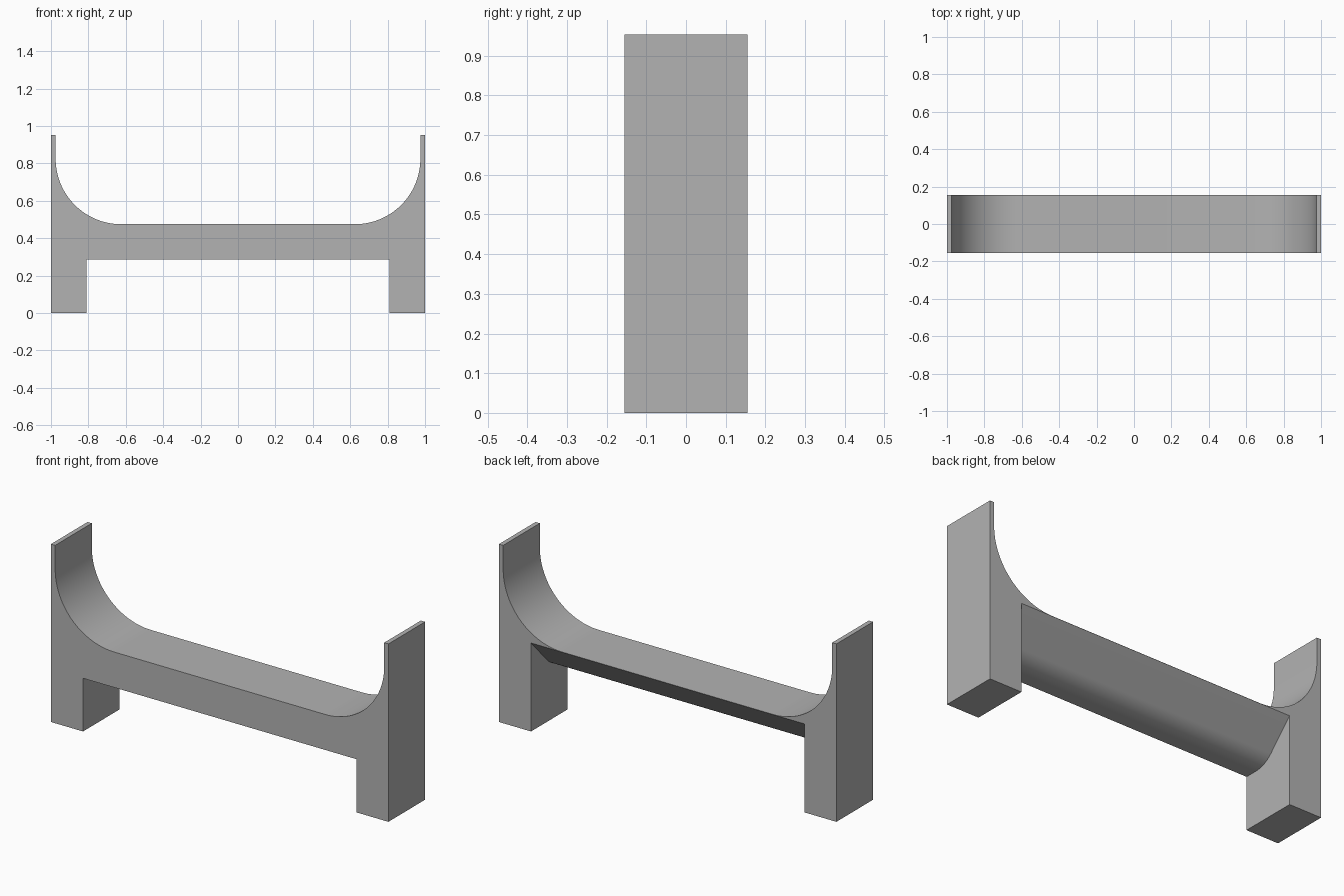
import bpy, bmesh
from math import sin, cos, tan, radians
from mathutils import Vector

if "Cube" in bpy.data.objects:
    bpy.data.objects.remove(bpy.data.objects["Cube"], do_unlink=True)

HALF_DEPTH = 0.155
HEIGHT = 0.953
SEAT = 0.475          # top of the beam
UNDER = 0.285         # underside of the beam
LEG_INNER = 0.81
WALL_INNER = 0.975

grey = bpy.data.materials.new("plain grey")
grey.use_nodes = True
colour = (0.45, 0.45, 0.45, 1)
grey.diffuse_color = colour
grey.node_tree.nodes["Principled BSDF"].inputs["Base Color"].default_value = colour


def arc(cx, cz, radius, start, end, steps):
    angles = [radians(start + (end - start) * i / steps) for i in range(steps + 1)]
    return [(cx + radius * cos(a), cz + radius * sin(a)) for a in angles]


def prism(name, points, to_3d, sweep):
    """Extrude a flat profile along the sweep vector."""
    bm = bmesh.new()
    face = bm.faces.new([bm.verts.new(to_3d(*p)) for p in points])
    new = bmesh.ops.extrude_face_region(bm, geom=[face])["geom"]
    verts = [v for v in new if isinstance(v, bmesh.types.BMVert)]
    bmesh.ops.translate(bm, verts=verts, vec=Vector(sweep))
    bmesh.ops.recalc_face_normals(bm, faces=bm.faces)
    mesh = bpy.data.meshes.new(name)
    bm.to_mesh(mesh)
    bm.free()
    mesh.materials.append(grey)
    obj = bpy.data.objects.new(name, mesh)
    bpy.context.collection.objects.link(obj)
    return obj


# Bench body: upright ends blending into the seat by a quarter round
r = 0.35
half = [(WALL_INNER, HEIGHT)] + arc(WALL_INNER - r, SEAT + r, r, 0, -90, 32)
half = [(1, 0), (1, HEIGHT)] + half
outline = half + [(-x, z) for x, z in reversed(half)]
bench = prism("bench", outline, lambda x, z: (x, -HALF_DEPTH, z),
              (0, 2 * HALF_DEPTH, 0))

# Opening between the legs: flat at the front, curving up to a thin back edge
slope, bend = 46.5, 0.15
corner = HALF_DEPTH - (SEAT - 0.001 - UNDER) / tan(radians(slope))
flat_end = corner - bend * tan(radians(slope / 2))
rear = HALF_DEPTH + 0.1
section = [(-rear, -0.1), (-rear, UNDER)]
section += arc(flat_end, UNDER + bend, bend, -90, slope - 90, 16)
section += [(rear, UNDER + (rear - corner) * tan(radians(slope))), (rear, -0.1)]
opening = prism("opening_cutter", section, lambda y, z: (-LEG_INNER, y, z),
                (2 * LEG_INNER, 0, 0))
opening.hide_render = True

cut = bench.modifiers.new("opening", 'BOOLEAN')
cut.operation = 'DIFFERENCE'
cut.solver = 'EXACT'
cut.object = opening

bpy.ops.object.select_all(action='DESELECT')
bench.select_set(True)
bpy.context.view_layer.objects.active = bench
bpy.ops.object.modifier_apply(modifier=cut.name)
bpy.data.objects.remove(opening, do_unlink=True)
bpy.ops.object.shade_smooth_by_angle(angle=radians(20))
